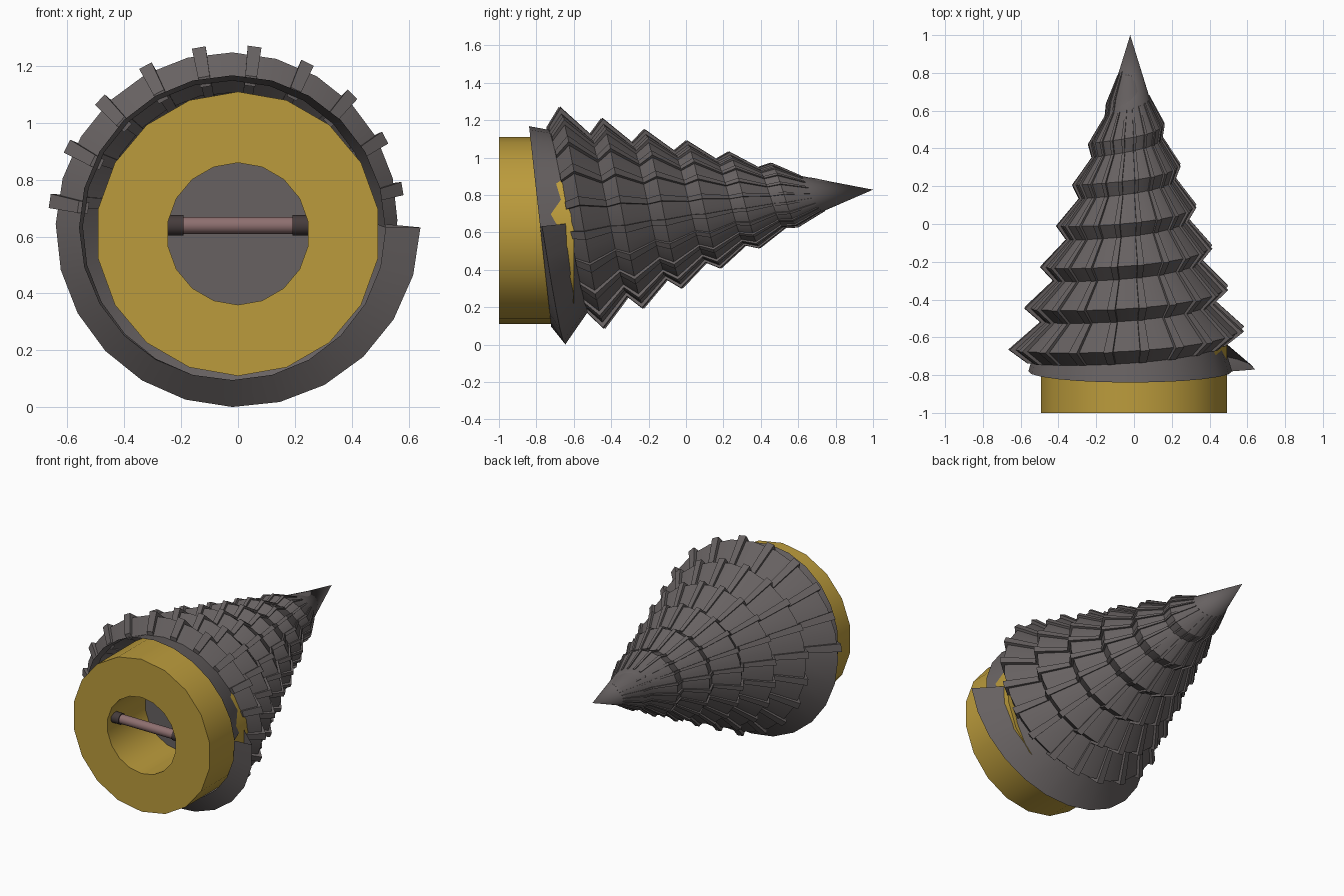
import bpy, bmesh, math
from mathutils import Vector, Matrix

if "Cube" in bpy.data.objects:
    bpy.data.objects.remove(bpy.data.objects["Cube"])

APEX = Vector((-0.02, 1.0, 0.828))
TILT = math.radians(6.3)
AXIS = Vector((0, math.cos(TILT), math.sin(TILT)))
UP = Vector((0, -math.sin(TILT), math.cos(TILT)))
PITCH, START, TURNS, SEG = 0.217, -0.77, 6.9, 24
BASE, BACK = -0.78, 0.074
K_RIDGE, K_VALLEY = 0.374, 0.303


def material(name, rgb):
    m = bpy.data.materials.new(name)
    m.diffuse_color = (*rgb, 1)
    m.use_nodes = True
    m.node_tree.nodes["Principled BSDF"].inputs["Base Color"].default_value = m.diffuse_color
    return m


steel = material("dark_steel", (0.135, 0.12, 0.12))
gold = material("gold", (0.50, 0.33, 0.045))
pink = material("pin_metal", (0.27, 0.16, 0.16))
brown = material("dark_brown", (0.06, 0.045, 0.045))


def finish(name, bm, mat):
    bmesh.ops.recalc_face_normals(bm, faces=bm.faces)
    me = bpy.data.meshes.new(name)
    bm.to_mesh(me)
    bm.free()
    ob = bpy.data.objects.new(name, me)
    bpy.context.collection.objects.link(ob)
    me.materials.append(mat)
    bpy.ops.object.select_all(action='DESELECT')
    ob.select_set(True)
    bpy.context.view_layer.objects.active = ob
    bpy.ops.object.shade_smooth_by_angle(angle=math.radians(25))
    return ob


def place(s, r, t):
    """Point at axial position s, radius r, after t turns round the tilted axis."""
    a = -2 * math.pi * t
    return (APEX + AXIS * ((s - 1) / math.cos(TILT))
            + Vector((1, 0, 0)) * r * math.cos(a) + UP * r * math.sin(a))


def thread_profile(t):
    """(s, r) of rear valley, ridge and front valley."""
    s = START + PITCH * t
    fade = min(1, max(0, (TURNS - t) / 0.8))
    k = K_VALLEY + (K_RIDGE - K_VALLEY) * fade
    rear = max(s - BACK, BASE)
    front = s - BACK + PITCH
    return [(rear, K_VALLEY * (1 - rear)), (s, k * (1 - s)),
            (front, K_VALLEY * (1 - front))]


def strip(bm, columns):
    rows = [[bm.verts.new(p) for p in col] for col in columns]
    for a, b in zip(rows, rows[1:]):
        for j in range(len(a) - 1):
            bm.faces.new((a[j], a[j + 1], b[j + 1], b[j]))


# Spiral thread, with a collar filling the gap behind its first turn
bm = bmesh.new()
strip(bm, [[place(s, r, i / SEG) for s, r in thread_profile(i / SEG)]
           for i in range(int(TURNS * SEG) + 1)])
collar = []
for i in range(7, SEG + 1):
    t = i / SEG
    s, r = thread_profile(t)[0]
    collar.append([place(BASE, K_VALLEY * (1 - BASE), t), place(s, r, t)])
strip(bm, collar)
bmesh.ops.remove_doubles(bm, verts=bm.verts, dist=0.0005)
finish("spiral_thread", bm, steel)

# Smooth pointed tip
bm = bmesh.new()
tip = bm.verts.new(APEX)
ring = [bm.verts.new(place(0.6, 0.4 * 0.31, i / SEG)) for i in range(SEG)]
for i in range(SEG):
    bm.faces.new((ring[i], ring[(i + 1) % SEG], tip))
finish("drill_tip", bm, steel)

# Raised ribs straddling the ridge
bm = bmesh.new()
half = 0.0062
for n in range(123):
    t = 0.52 + n / 20
    sides = []
    for u in (t - half, t + half):
        prof = thread_profile(u)
        h = 0.017 * (1 - prof[1][0])
        outer = [place(s, r + h * (1 if j == 1 else 0.8), u)
                 for j, (s, r) in enumerate(prof)]
        inner = [place(s, r - h * 0.5, u) for s, r in reversed(prof)]
        sides.append([bm.verts.new(p) for p in outer + inner])
    a, b = sides
    for v in (a, b):
        bm.faces.new((v[0], v[1], v[4], v[5]))
        bm.faces.new((v[1], v[2], v[3], v[4]))
    for j in range(6):
        k = (j + 1) % 6
        bm.faces.new((a[j], a[k], b[k], b[j]))
finish("thread_ribs", bm, steel)


# Gold socket ring
def y_ring(bm, y, r, n=18):
    return [bm.verts.new((r * math.sin(2 * math.pi * i / n), y,
                          0.61 + r * math.cos(2 * math.pi * i / n))) for i in range(n)]


bm = bmesh.new()
loops = [y_ring(bm, y, r) for y, r in ((-1, 0.5), (-0.6, 0.5), (-0.6, 0.25), (-1, 0.25))]
for k in range(4):
    a, b = loops[k], loops[(k + 1) % 4]
    for i in range(18):
        j = (i + 1) % 18
        bm.faces.new((a[i], a[j], b[j], b[i]))
finish("socket_ring", bm, gold)

# Grey floor of the socket
bm = bmesh.new()
bm.faces.new(y_ring(bm, -0.61, 0.25))
finish("socket_floor", bm, steel)


# Cross pin and its two end collars
def x_rod(name, x, length, r, mat):
    bm = bmesh.new()
    bmesh.ops.create_cone(bm, cap_ends=True, segments=16, radius1=r, radius2=r, depth=length,
                          matrix=Matrix.Translation((x, -0.93, 0.64))
                          @ Matrix.Rotation(math.pi / 2, 4, 'Y'))
    finish(name, bm, mat)


x_rod("cross_pin", 0, 0.48, 0.03, pink)
for side, x in (("left", -0.22), ("right", 0.22)):
    x_rod("pin_collar_" + side, x, 0.055, 0.036, brown)
